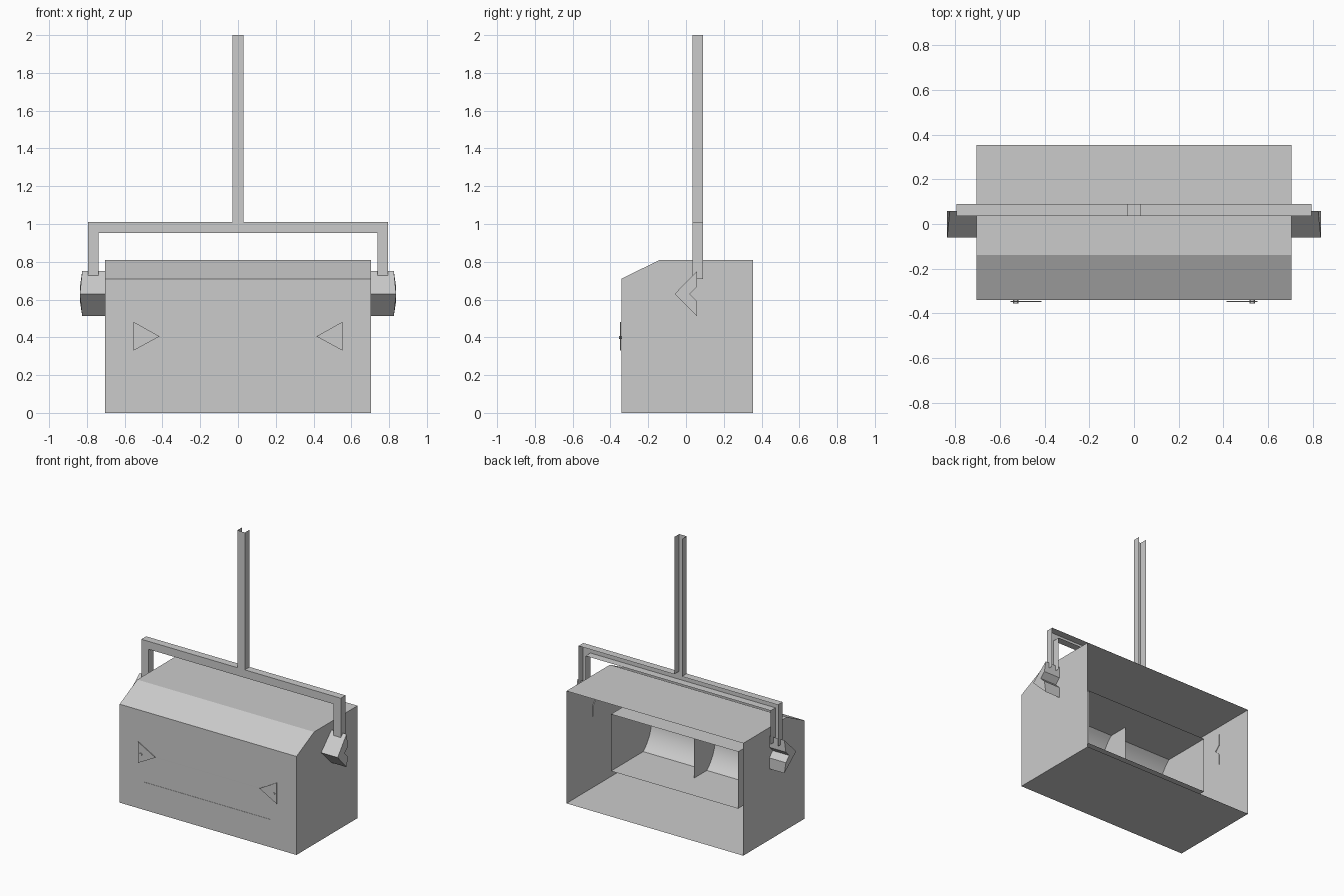
import bpy, math

if "Cube" in bpy.data.objects:
    bpy.data.objects.remove(bpy.data.objects["Cube"])

def make(name, verts, faces):
    me = bpy.data.meshes.new(name)
    me.from_pydata(verts, [], faces)
    me.update()
    ob = bpy.data.objects.new(name, me)
    bpy.context.collection.objects.link(ob)
    return ob

def sheet(name, profile, x0, x1):
    """Open (y, z) strip stretched along x."""
    n = len(profile)
    v = [(x, y, z) for x in (x0, x1) for y, z in profile]
    return make(name, v, [(i, i + 1, n + i + 1, n + i) for i in range(n - 1)])

def prism(name, pts, axis, a, b):
    """Closed solid from a 2D outline, axis 'x' or 'y'."""
    n = len(pts)
    put = (lambda p, t: (t, p[0], p[1])) if axis == 'x' else (lambda p, t: (p[0], t, p[1]))
    v = [put(p, t) for t in (a, b) for p in pts]
    f = [tuple(range(n)), tuple(range(2 * n - 1, n - 1, -1))]
    f += [(i, (i + 1) % n, n + (i + 1) % n, n + i) for i in range(n)]
    return make(name, v, f)

W, F, B = 0.705, -0.341, 0.355          # housing half width, front, back
WX, WL, WH = 0.507, 0.20, 0.61          # window half width, low, high
MID = (WL + WH) / 2

# Housing shell: open at the back, chamfered top front edge
sheet("housing_top", [(F, 0.71), (-0.14, 0.81), (B, 0.81)], -W, W)
sheet("housing_bottom", [(F, 0), (B, 0)], -W, W)
side = [(F, 0), (B, 0), (B, 0.81), (-0.14, 0.81), (F, 0.71)]
for s, tag in ((-1, "left"), (1, "right")):
    make("housing_side_" + tag, [(s * W, y, z) for y, z in side], [(0, 1, 2, 3, 4)])

# Front wall as a frame around the window
outer = [(-W, F, 0), (W, F, 0), (W, F, 0.71), (-W, F, 0.71)]
inner = [(-WX, F, WL), (WX, F, WL), (WX, F, WH), (-WX, F, WH)]
make("housing_front", outer + inner,
     [(i, (i + 1) % 4, 4 + (i + 1) % 4, 4 + i) for i in range(4)])

# Two window shutters with a narrow slit between them
sheet("shutter_lower", [(F + 0.002, WL), (F + 0.002, MID - 0.004)], -WX, WX)
sheet("shutter_upper", [(F + 0.002, MID + 0.004), (F + 0.002, WH)], -WX, WX)

# Inner box behind the window, open at the back
Y1 = 0.13
ring = [(-WX, WL), (WX, WL), (WX, WH), (-WX, WH)]
make("inner_box", [(x, y, z) for y in (F, Y1) for x, z in ring],
     [(i, (i + 1) % 4, 4 + (i + 1) % 4, 4 + i) for i in range(4)])

# Curved reflector: arc bulging to the front, and centre divider
h, d = (WH - WL) / 2, 0.098
r = (h * h + d * d) / (2 * d)
t = math.asin(h / r)
arc = [(-0.335 + r - r * math.cos(a), MID + r * math.sin(a))
       for a in [t * (k / 8 - 1) for k in range(17)]]
reflector = sheet("reflector", arc, -WX, WX)
for p in reflector.data.polygons:
    p.use_smooth = True
plate = arc + [(-0.09, WH), (-0.09, WL)]
make("divider", [(0, y, z) for y, z in plate], [tuple(range(len(plate)))])

# Hanging yoke and pole: thin channel, open at the back and at the ends
half = [(0.03, 2.0), (0.03, 1.01), (0.795, 1.01), (0.795, 0.71), (0.738, 0.71), (0.738, 0.953)]
outline = half + [(-x, z) for x, z in reversed(half)]
n = len(outline)
walls = [i for i in range(n) if i not in (3, n - 4 - 1, n - 1)]
make("yoke_channel", [(x, y, z) for y in (0.035, 0.09) for x, z in outline],
     [tuple(range(n))] + [(i, (i + 1) % n, n + (i + 1) % n, n + i) for i in walls])

# Chevron pivot knobs and window clips on both sides
chevron = [(-0.06, 0.63), (0.058, 0.75), (0.058, 0.668), (0.02, 0.63), (0.058, 0.592), (0.058, 0.513)]
for s, tag in ((-1, "left"), (1, "right")):
    knob = prism("pivot_knob_" + tag, chevron, 'x', s * 0.70, s * 0.837)
    for v in knob.data.vertices:        # slight taper at the outer end
        if abs(v.co.x) > 0.8 and abs(v.co.z - 0.63) > 0.1:
            v.co.x -= s * 0.012
    prism("clip_" + tag, [(s * 0.553, 0.482), (s * 0.553, 0.33), (s * 0.415, MID)],
          'y', -0.349, -0.344)
    screw = [(s * 0.53 + 0.012 * math.cos(k * math.pi / 4), 0.40 + 0.008 * math.sin(k * math.pi / 4))
             for k in range(8)]
    prism("clip_screw_" + tag, screw, 'y', -0.356, F)
